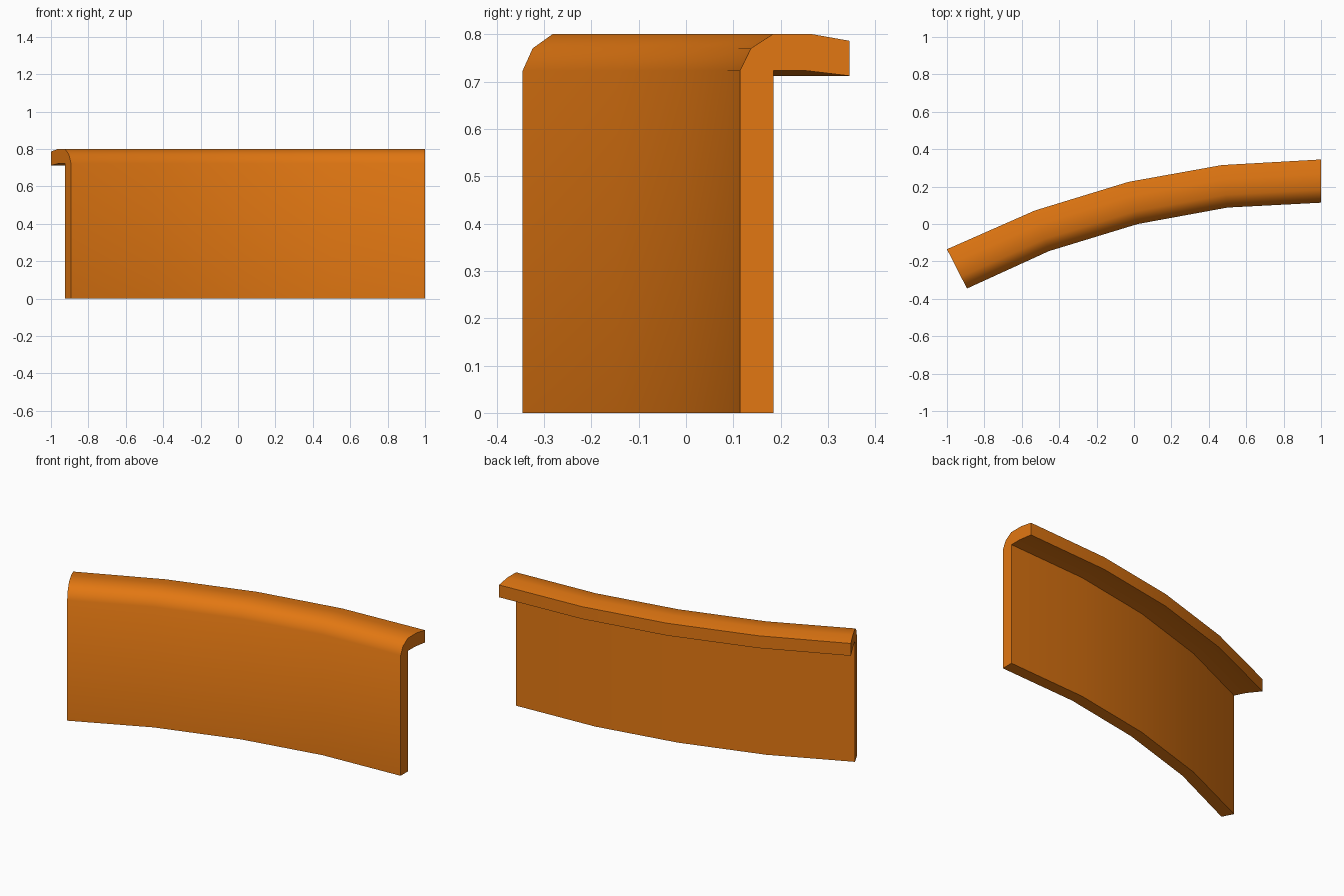
import bpy
import bmesh
import math
from mathutils import Vector

cube = bpy.data.objects.get("Cube")
if cube:
    bpy.data.objects.remove(cube, do_unlink=True)

# Orange painted finish
orange = bpy.data.materials.new("orange_paint")
orange.use_nodes = True
colour = (0.76, 0.185, 0.006, 1)
orange.diffuse_color = colour
orange.node_tree.nodes["Principled BSDF"].inputs["Base Color"].default_value = colour

# Plan curve: front face and rear lip edge at each station
FRONT = [(-0.893, -0.345), (-0.455, -0.145), (0.02, 0.0), (0.5, 0.088), (1.0, 0.114)]
BACK = [(-1.0, -0.135), (-0.53, 0.072), (-0.03, 0.225), (0.47, 0.315), (1.0, 0.345)]

# Cross-section: (fraction of depth from front to rear, height)
PROFILE = [(0, 0), (0, 0.723), (0.1, 0.77), (0.3, 0.8), (0.66, 0.8),
           (1, 0.786), (1, 0.712), (0.6, 0.723), (0.305, 0.723), (0.305, 0)]


def section(bm, front, back):
    """One ring of the panel, running from the front face to the lip edge."""
    ring = []
    for depth, height in PROFILE:
        p = Vector(front).lerp(Vector(back), depth)
        ring.append(bm.verts.new((p.x, p.y, height)))
    return ring


# Curved panel with a rounded top and an overhanging rear lip
bm = bmesh.new()
rings = [section(bm, f, b) for f, b in zip(FRONT, BACK)]
count = len(PROFILE)
for a, b in zip(rings, rings[1:]):
    for i in range(count):
        j = (i + 1) % count
        bm.faces.new((a[i], a[j], b[j], b[i]))
bm.faces.new(rings[0])
bm.faces.new(rings[-1])
bmesh.ops.recalc_face_normals(bm, faces=bm.faces)

mesh = bpy.data.meshes.new("curved_panel")
bm.to_mesh(mesh)
bm.free()
mesh.materials.append(orange)
panel = bpy.data.objects.new("curved_panel", mesh)
bpy.context.collection.objects.link(panel)

# Smooth along the curve, crisp at the ends and lip
bpy.ops.object.select_all(action="DESELECT")
panel.select_set(True)
bpy.context.view_layer.objects.active = panel
bpy.ops.object.shade_smooth_by_angle(angle=math.radians(40))
